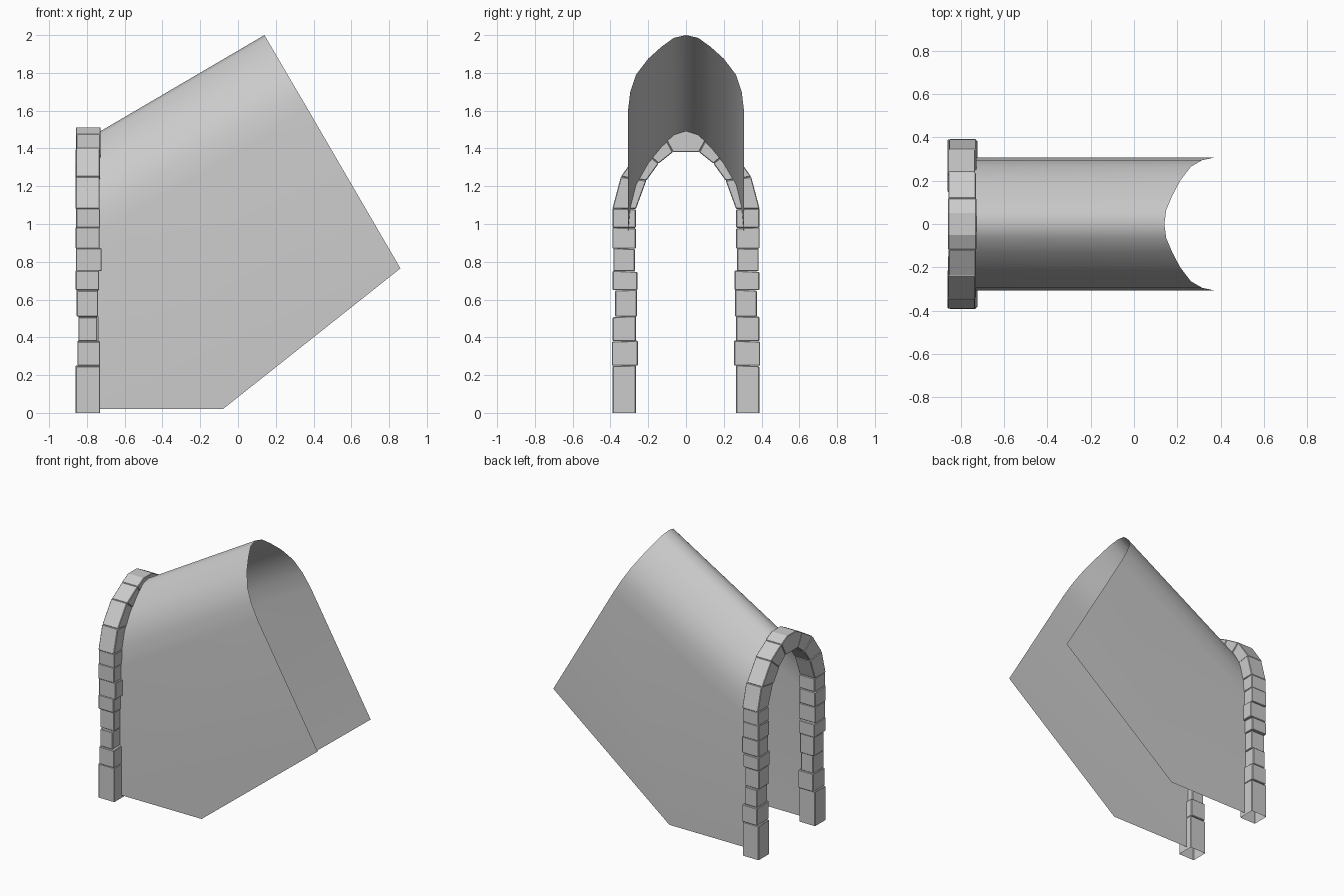
import bpy
import bmesh
import random

random.seed(4)
cube = bpy.data.objects.get("Cube")
if cube:
    bpy.data.objects.remove(cube, do_unlink=True)

# One pale grey for everything
GREY = (0.6, 0.6, 0.6, 1.0)
stone = bpy.data.materials.new("pale_grey_stone")
stone.use_nodes = True
stone.diffuse_color = GREY
stone.node_tree.nodes["Principled BSDF"].inputs["Base Color"].default_value = GREY


def make_object(name, bm, bevel=0.0, smooth=False):
    bmesh.ops.recalc_face_normals(bm, faces=bm.faces)
    mesh = bpy.data.meshes.new(name)
    bm.to_mesh(mesh)
    bm.free()
    mesh.materials.append(stone)
    obj = bpy.data.objects.new(name, mesh)
    bpy.context.collection.objects.link(obj)
    for poly in mesh.polygons:
        poly.use_smooth = smooth
    if bevel:
        mod = obj.modifiers.new("worn_edges", 'BEVEL')
        mod.width = bevel
        mod.segments = 1
    return obj


def add_block(bm, outline, x0, x1, open_base=False):
    """Extrude a (y, z) outline from x0 to x1; the first edge is the base."""
    back = [bm.verts.new((x0, y, z)) for y, z in outline]
    front = [bm.verts.new((x1, y, z)) for y, z in outline]
    bm.faces.new(back)
    bm.faces.new(front[::-1])
    n = len(outline)
    for i in range(n):
        if open_base and i == 0:
            continue
        j = (i + 1) % n
        bm.faces.new((back[j], back[i], front[i], front[j]))


# Jamb stones: top height, inner y, outer y, x range
COURSES = [
    (0.25, 0.265, 0.388, -0.86, -0.73),
    (0.38, 0.255, 0.393, -0.85, -0.73),
    (0.51, 0.265, 0.388, -0.845, -0.745),
    (0.65, 0.26, 0.375, -0.855, -0.74),
    (0.75, 0.257, 0.388, -0.86, -0.735),
    (0.87, 0.27, 0.385, -0.858, -0.722),
    (0.98, 0.265, 0.39, -0.86, -0.732),
    (1.08, 0.265, 0.388, -0.857, -0.73),
]
# Joint lines of the arch ring: inner point, outer point
JOINTS = [
    ((0.265, 1.08), (0.39, 1.08)),
    ((0.21, 1.23), (0.345, 1.25)),
    ((0.145, 1.32), (0.24, 1.40)),
    ((0.07, 1.38), (0.12, 1.475)),
]

for label, side in (("left", 1), ("right", -1)):
    # Jamb, hollow underneath
    bm = bmesh.new()
    z0 = 0.0
    for z1, inner, outer, x0, x1 in COURSES:
        tilt = random.uniform(-0.004, 0.004)
        block = [(inner, z0), (outer, z0), (outer, z1 + tilt), (inner, z1 - tilt)]
        add_block(bm, [(side * y, z) for y, z in block], x0, x1, z0 == 0.0)
        z0 = z1
    make_object(label + "_jamb_stones", bm, 0.004)

    # Curved arch stones
    bm = bmesh.new()
    for (in0, out0), (in1, out1) in zip(JOINTS, JOINTS[1:]):
        wobble = random.uniform(-0.005, 0.005)
        block = [in0, out0, out1, in1]
        add_block(bm, [(side * y, z) for y, z in block], -0.857 + wobble, -0.73 + wobble)
    make_object(label + "_arch_stones", bm, 0.004)

# Keystone
bm = bmesh.new()
inner, outer = JOINTS[-1]
crown = (0.05, 1.512)
add_block(bm, [(-inner[0], inner[1]), inner, outer, crown,
               (-crown[0], crown[1]), (-outer[0], outer[1])], -0.858, -0.727)
make_object("keystone", bm, 0.004)

# Tunnel shell: a pointed vault rising at an angle, cut square to its slope
START_X, SLOPE, LEAN = -0.74, 0.586, 0.585
END_X, END_Z = 0.14, 2.0
HALF = [(0.065, 0.015), (0.13, 0.062), (0.2, 0.125), (0.265, 0.21),
        (0.295, 0.30), (0.307, 0.40)]          # half width, drop below the ridge
profile = [(-y, d) for y, d in reversed(HALF)] + [(0.0, 0.0)] + HALF

bm = bmesh.new()
near, far = [], []
for y, drop in profile:
    x, z = END_X + LEAN * drop, END_Z - drop
    far.append(bm.verts.new((x, y, z)))
    near.append(bm.verts.new((START_X, y, z - SLOPE * (x - START_X))))
for i in range(len(profile) - 1):
    bm.faces.new((near[i], near[i + 1], far[i + 1], far[i]))

# Side walls hang from the vault edges
for i in (0, -1):
    y = profile[i][0]
    base = [bm.verts.new((x, y, z)) for x, z in
            ((START_X, 0.02), (-0.08, 0.02), (0.86, 0.765))]
    bm.faces.new([near[i]] + base + [far[i]])
make_object("tunnel_shell", bm, smooth=True)
